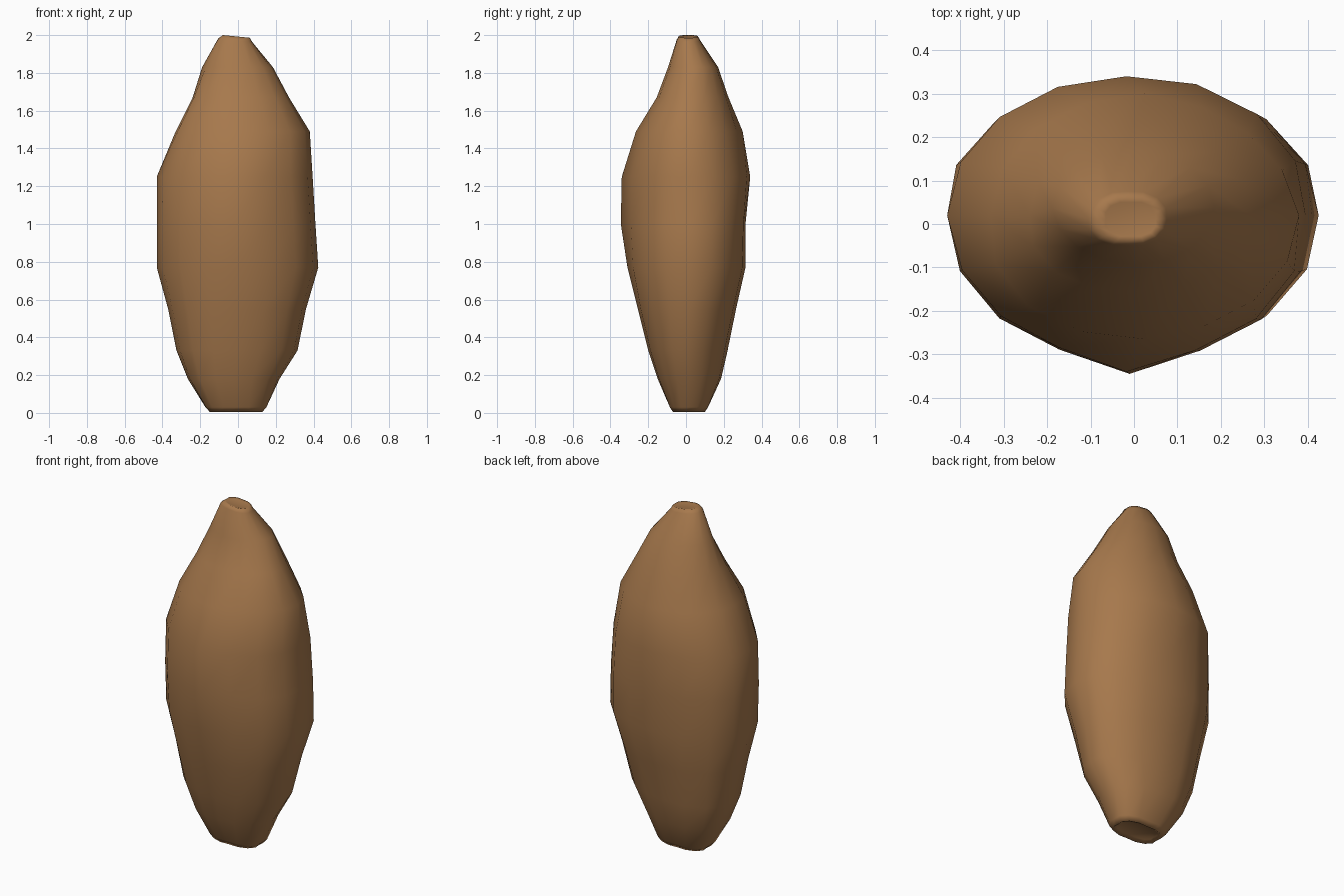
import bpy, bmesh, math

SIDES = 16
# height, left x, right x, front y, back y, front flattening beside the ridge,
# then corner fullness: back right, back left, front left, front right (percent)
RINGS = [
    (0.018, -0.125, 0.105, -0.05, 0.08, 1.0, (15, 15, 15, 15)),
    (0.004, -0.145, 0.125, -0.067, 0.097, 1.0, (15, 15, 15, 15)),
    (0.03, -0.17, 0.15, -0.085, 0.115, 1.0, (12, 14, 12, 12)),
    (0.18, -0.265, 0.22, -0.15, 0.185, 1.0, (3, 12, 5, 5)),
    (0.33, -0.325, 0.315, -0.20, 0.22, 1.0, (0, 12, 3, 3)),
    (0.55, -0.37, 0.36, -0.255, 0.265, 1.0, (2, 8, 2, 3)),
    (0.77, -0.43, 0.425, -0.31, 0.315, 0.97, (3, 3, 0, 2)),
    (1.00, -0.43, 0.41, -0.345, 0.315, 0.91, (6, 4, 1, 2)),
    (1.25, -0.43, 0.395, -0.34, 0.34, 0.92, (3, 0, -1, 2)),
    (1.49, -0.33, 0.38, -0.265, 0.30, 0.97, (-5, 0, 7, 0)),
    (1.67, -0.24, 0.27, -0.155, 0.225, 1.0, (1, 0, 7, 0)),
    (1.83, -0.19, 0.185, -0.095, 0.17, 1.0, (0, -3, -4, 0)),
    (1.975, -0.105, 0.075, -0.05, 0.075, 1.0, (8, 5, 8, 8)),
    (1.993, -0.08, 0.062, -0.038, 0.062, 1.0, (12, 12, 12, 12)),
    (1.988, -0.065, 0.05, -0.028, 0.05, 1.0, (12, 12, 12, 12)),
]

# Lofted pod body with an off-centre oval section
bm = bmesh.new()
loops = []
for z, xl, xr, yf, yb, flat, full in RINGS:
    cx = (xl + xr) / 2
    cy = 0.02 if z > 0.5 and z < 1.7 else (yf + yb) / 2
    ring = []
    for i in range(SIDES):
        a = 2 * math.pi * i / SIDES
        k = 1 + full[(4 * i) // SIDES] / 100 * abs(math.sin(2 * a))
        c, s = math.cos(a) * k, math.sin(a) * k
        x = cx + (xr - xl) / 2 * c
        if s >= 0:
            y = cy + (yb - cy) * s
        else:
            ridge = 4 * i == 3 * SIDES
            y = cy + (cy - yf) * s * (1.0 if ridge else flat)
        # the tip slopes down towards the right
        tilt = 0.007 - 0.1 * (x - xl) if z > 1.95 else 0.0
        ring.append(bm.verts.new((x, y, z + tilt)))
    loops.append(ring)
for lo, hi in zip(loops, loops[1:]):
    for i in range(SIDES):
        j = (i + 1) % SIDES
        bm.faces.new((lo[i], lo[j], hi[j], hi[i]))

# Shallow sunken end caps
bm.faces.new(list(reversed(loops[0])))
bm.faces.new(loops[-1])
bmesh.ops.recalc_face_normals(bm, faces=bm.faces[:])
for f in bm.faces:
    f.smooth = True

mesh = bpy.data.meshes.new("pod_body")
bm.to_mesh(mesh)
bm.free()
pod = bpy.data.objects.new("pod_body", mesh)
bpy.context.collection.objects.link(pod)

brown = bpy.data.materials.new("warm brown")
brown.diffuse_color = (0.385, 0.19, 0.073, 1)
mesh.materials.append(brown)
